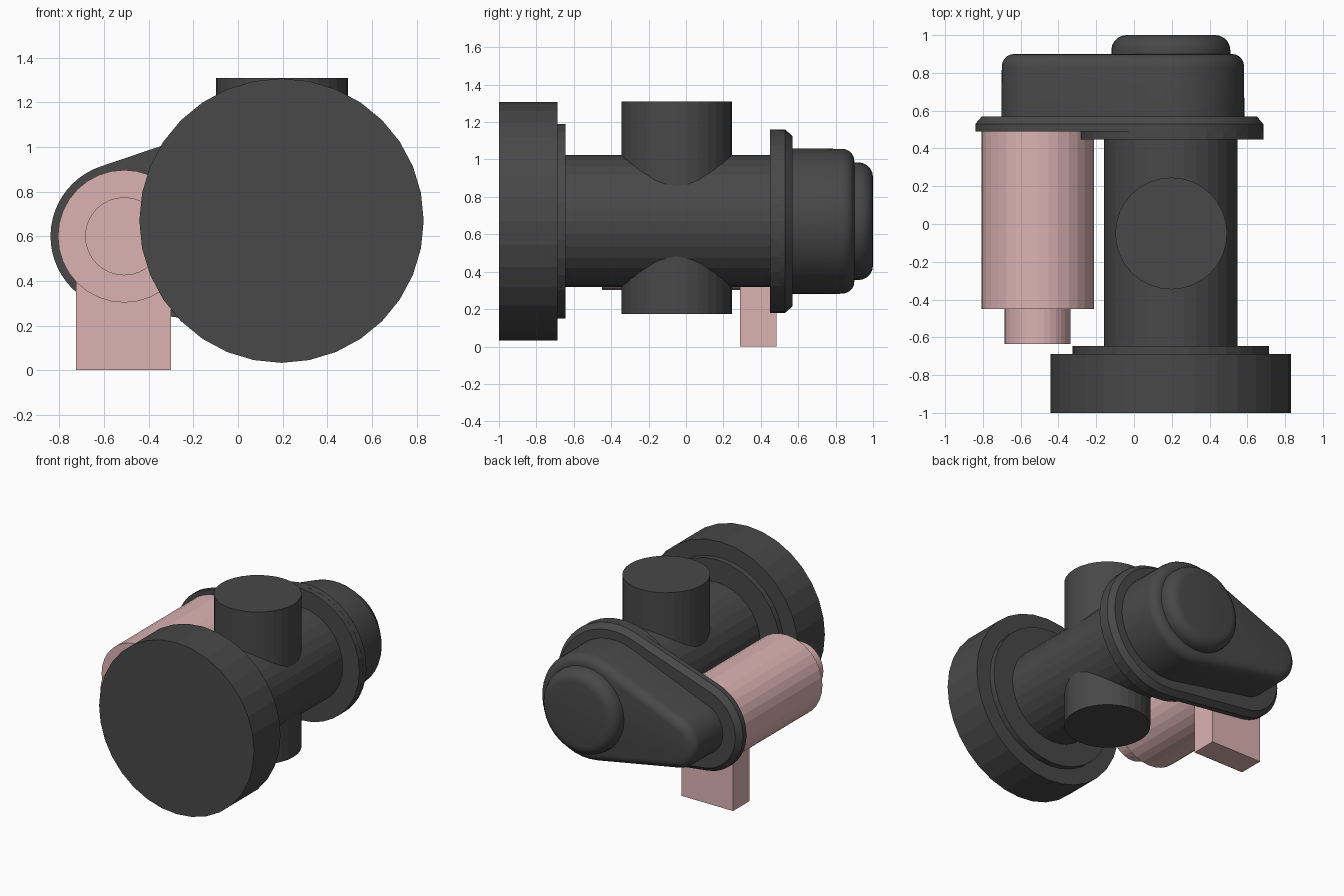
import bpy, bmesh, math
from mathutils import Vector

if "Cube" in bpy.data.objects:
    bpy.data.objects.remove(bpy.data.objects["Cube"])

MAIN = (0.195, 0.67)     # axis of the large body (x, z)
MOTOR = (-0.51, 0.60)    # axis of the motor (x, z)


def material(name, color):
    m = bpy.data.materials.new(name)
    m.diffuse_color = color
    m.use_nodes = True
    m.node_tree.nodes["Principled BSDF"].inputs["Base Color"].default_value = m.diffuse_color
    return m


dark = material("dark_metal", (0.065, 0.065, 0.065, 1))
pink = material("pink_plastic", (0.72, 0.45, 0.45, 1))


def loft(name, rings, mat, smooth=False):
    """Skin a list of equal-length point rings and cap both ends."""
    bm = bmesh.new()
    loops = [[bm.verts.new(p) for p in ring] for ring in rings]
    n = len(loops[0])
    for a, b in zip(loops, loops[1:]):
        for i in range(n):
            j = (i + 1) % n
            bm.faces.new((a[i], a[j], b[j], b[i]))
    bm.faces.new(loops[0])
    bm.faces.new(loops[-1])
    bmesh.ops.recalc_face_normals(bm, faces=bm.faces)
    me = bpy.data.meshes.new(name)
    bm.to_mesh(me)
    bm.free()
    me.materials.append(mat)
    ob = bpy.data.objects.new(name, me)
    bpy.context.collection.objects.link(ob)
    if smooth:
        bpy.ops.object.select_all(action='DESELECT')
        ob.select_set(True)
        bpy.context.view_layer.objects.active = ob
        bpy.ops.object.shade_smooth_by_angle(angle=math.radians(30))
    return ob


def circle(c, y, r, n):
    return [Vector((c[0] + r * math.cos(t), y, c[1] + r * math.sin(t)))
            for t in (2 * math.pi * i / n for i in range(n))]


def lathe(name, c, profile, mat, n=32, smooth=False):
    """Turned part along y from (y, radius) pairs."""
    return loft(name, [circle(c, y, r, n) for y, r in profile], mat, smooth)


def teardrop(y, r1, r2, n=24):
    """Outline wrapped around the main circle and the motor circle."""
    c1, c2 = Vector(MAIN), Vector(MOTOR)
    d = c2 - c1
    a = math.atan2(d.y, d.x)
    phi = math.acos((r1 - r2) / d.length)
    pts = []
    for c, r, t0, t1 in ((c1, r1, a + phi, a + 2 * math.pi - phi),
                         (c2, r2, a - phi, a + phi)):
        for i in range(n + 1):
            t = t0 + (t1 - t0) * i / n
            pts.append(Vector((c.x + r * math.cos(t), y, c.y + r * math.sin(t))))
    return pts


def rounded(y_end, depth, steps=5):
    """(y, inset) pairs for a quarter-round edge ending at y_end."""
    return [(y_end - depth + depth * math.sin(t), depth * (1 - math.cos(t)))
            for t in (math.pi / 2 * i / steps for i in range(steps + 1))]


# Main body: large end disc, step, tube and rear collar
body = lathe("main_body", MAIN, [
    (-1.0, 0.637), (-0.688, 0.637), (-0.688, 0.52), (-0.645, 0.52),
    (-0.645, 0.353), (0.448, 0.353), (0.448, 0.49), (0.51, 0.49)], dark)

# Vertical cross pipe, merged into the body
pipe = loft("cross_pipe", [
    [Vector((0.197 + 0.296 * math.cos(t), -0.05 + 0.296 * math.sin(t), z))
     for t in (2 * math.pi * i / 32 for i in range(32))]
    for z in (0.175, 1.31)], dark)
union = body.modifiers.new("join_pipe", 'BOOLEAN')
union.operation = 'UNION'
union.solver = 'EXACT'
union.object = pipe
bpy.context.view_layer.objects.active = body
bpy.ops.object.modifier_apply(modifier=union.name)
bpy.data.objects.remove(pipe)

# Rear gear cover: chamfered flange with a rounded housing
cover = [(0.49, 0.49, 0.33), (0.53, 0.49, 0.33), (0.57, 0.455, 0.295),
         (0.57, 0.39, 0.192)]
cover += [(y, 0.388 - s, 0.19 - s) for y, s in rounded(0.90, 0.065)]
loft("gear_cover", [teardrop(*c) for c in cover], dark, True)

# Rounded cap on the back of the cover
lathe("rear_cap", MAIN, [(0.89, 0.315)] +
      [(y, 0.315 - s) for y, s in rounded(1.0, 0.08)], dark, 32, True)

# Motor with its narrower front end
lathe("motor", MOTOR, [(-0.635, 0.175), (-0.45, 0.175),
                       (-0.45, 0.297), (0.492, 0.297)], pink)

# Block foot under the motor
x0, x1, y0, y1 = -0.725, -0.30, 0.29, 0.483
loft("motor_foot", [[Vector((x0, y0, z)), Vector((x1, y0, z)),
                     Vector((x1, y1, z)), Vector((x0, y1, z))]
                    for z in (0.0, 0.55)], pink)
